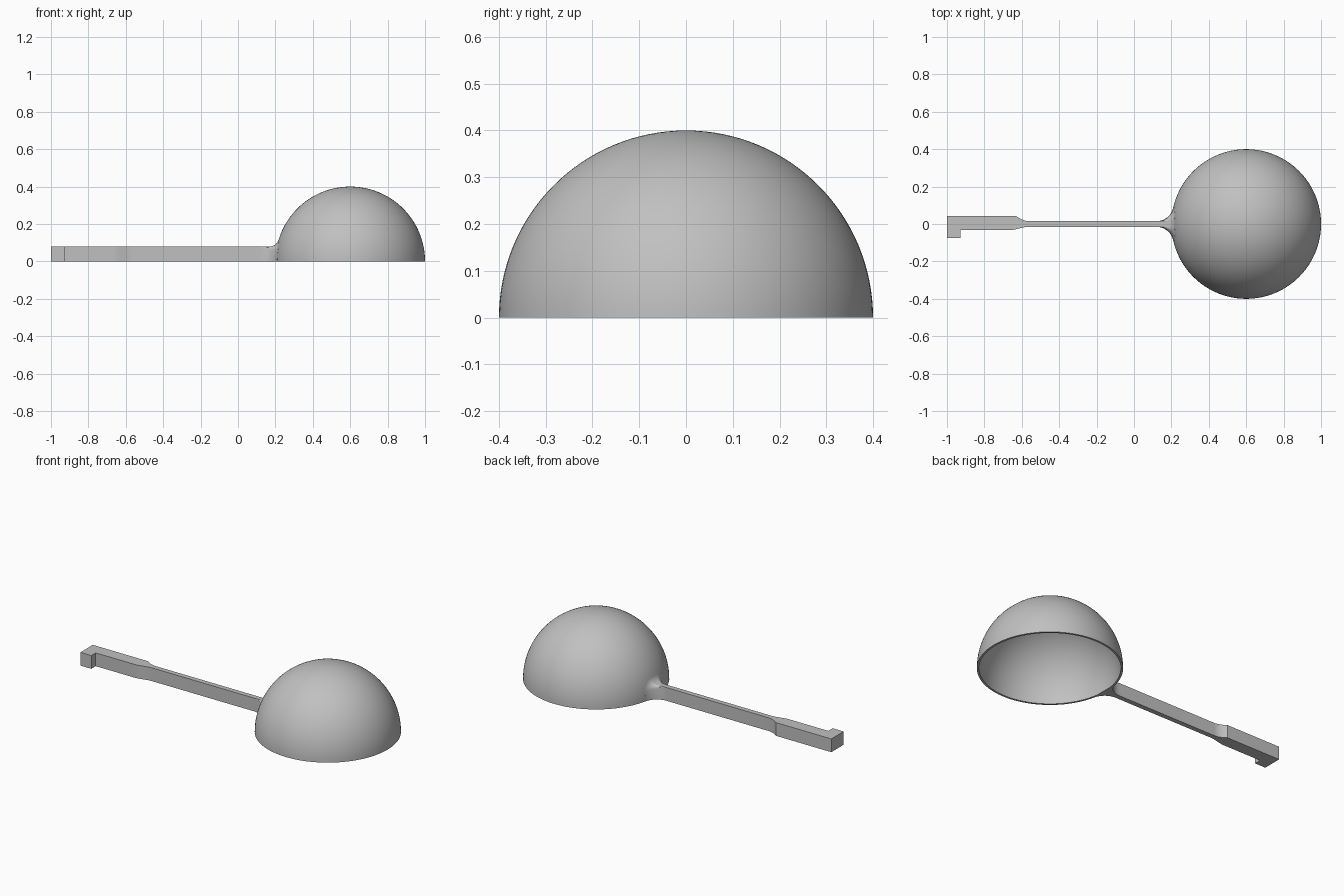
import bpy
import bmesh
from math import pi, sin, cos, sqrt
from mathutils import Vector

cube = bpy.data.objects.get("Cube")
if cube:
    bpy.data.objects.remove(cube, do_unlink=True)

grey = bpy.data.materials.new("plain grey")
grey.use_nodes = True
colour = (0.53, 0.53, 0.53, 1)
grey.diffuse_color = colour
grey.node_tree.nodes["Principled BSDF"].inputs["Base Color"].default_value = colour

BOWL_X, RADIUS, WALL = 0.6, 0.4, 0.012
HALF, HEIGHT = 0.015, 0.08
BAR_END = 0.1


def finish(bm, name):
    """Turn a bmesh into a shaded, coloured object."""
    bmesh.ops.recalc_face_normals(bm, faces=bm.faces)
    mesh = bpy.data.meshes.new(name)
    bm.to_mesh(mesh)
    bm.free()
    obj = bpy.data.objects.new(name, mesh)
    bpy.context.collection.objects.link(obj)
    mesh.materials.append(grey)
    bpy.ops.object.select_all(action="DESELECT")
    obj.select_set(True)
    bpy.context.view_layer.objects.active = obj
    bpy.ops.object.shade_smooth_by_angle(angle=pi / 6)
    return obj


# Bowl: an upturned hollow hemisphere, spun from a wall profile
bm = bmesh.new()
steps = 32
angles = [pi / 2 * i / steps for i in range(steps + 1)]
profile = [(RADIUS, a) for a in reversed(angles)]
profile += [(RADIUS - WALL, a) for a in angles]
verts = [bm.verts.new((BOWL_X + r * cos(a), 0, r * sin(a))) for r, a in profile]
edges = [bm.edges.new(pair) for pair in zip(verts, verts[1:])]
bmesh.ops.spin(bm, geom=verts + edges, cent=(BOWL_X, 0, 0), axis=(0, 0, 1),
               angle=2 * pi, steps=128, use_merge=True)
bmesh.ops.remove_doubles(bm, verts=bm.verts, dist=0.0001)
finish(bm, "bowl")


# Handle: a flat outline with a hooked grip, extruded upward
def s_curve(x0, y0, x1, y1, n=8):
    return [(x0 + (x1 - x0) * i / n, y0 + (y1 - y0) * (1 - cos(pi * i / n)) / 2)
            for i in range(n + 1)]


def hollow_curve(x0, y0, x1, y1, n=8):
    return [(x0 + (x1 - x0) * i / n, y1 + (y0 - y1) * (1 - i / n) ** 2)
            for i in range(n + 1)]


outline = [(-1, 0.043), (-1, -0.075), (-0.927, -0.075), (-0.927, -0.033)]
outline += s_curve(-0.67, -0.033, -0.56, -HALF)
outline += [(BAR_END, -HALF), (BAR_END, HALF)]
outline += reversed(hollow_curve(-0.63, 0.043, -0.56, HALF))
bm = bmesh.new()
base = bm.faces.new([bm.verts.new((x, y, 0)) for x, y in outline])
top = bmesh.ops.extrude_face_region(bm, geom=[base], use_keep_orig=True)
bmesh.ops.translate(bm, vec=(0, 0, HEIGHT),
                    verts=[v for v in top["geom"] if isinstance(v, bmesh.types.BMVert)])
finish(bm, "handle")

# Neck: a rolling-ball fillet from the handle sides and top onto the bowl
SIDE_BALL, TOP_BALL, ROWS, FAN = 0.092, 0.05, 10, 8
half_section = [(HALF, HEIGHT * i / 8, 0) for i in range(8)]
half_section += [(HALF, HEIGHT, pi / 2 * i / FAN) for i in range(FAN + 1)]
half_section += [(HALF * (1 - i / 3), HEIGHT, pi / 2) for i in range(1, 4)]
section = [(y, z, a) for y, z, a in half_section]
section += [(-y, z, pi - a) for y, z, a in reversed(half_section[:-1])]

centre = Vector((BOWL_X, 0, 0))
bm = bmesh.new()
columns = []
for y, z, a in section:
    normal = Vector((0, cos(a), sin(a)))
    ball = SIDE_BALL + (TOP_BALL - SIDE_BALL) * sin(a)
    mid = Vector((0, y, z)) + normal * ball
    mid.x = BOWL_X - sqrt((RADIUS + ball) ** 2 - mid.length_squared)
    to_bowl = (centre - mid).normalized()
    points = [Vector((BAR_END, y, z))]
    points += [mid + ball * (-normal).slerp(to_bowl, i / ROWS) for i in range(ROWS + 1)]
    points.append(points[-1] + to_bowl * WALL / 2)
    columns.append([bm.verts.new(p) for p in points])
for left, right in zip(columns, columns[1:]):
    for i in range(len(left) - 1):
        bm.faces.new((left[i], left[i + 1], right[i + 1], right[i]))
for i in range(len(columns[0]) - 1):
    bm.faces.new((columns[0][i], columns[0][i + 1], columns[-1][i + 1], columns[-1][i]))
bmesh.ops.remove_doubles(bm, verts=bm.verts, dist=0.00005)
finish(bm, "neck")
